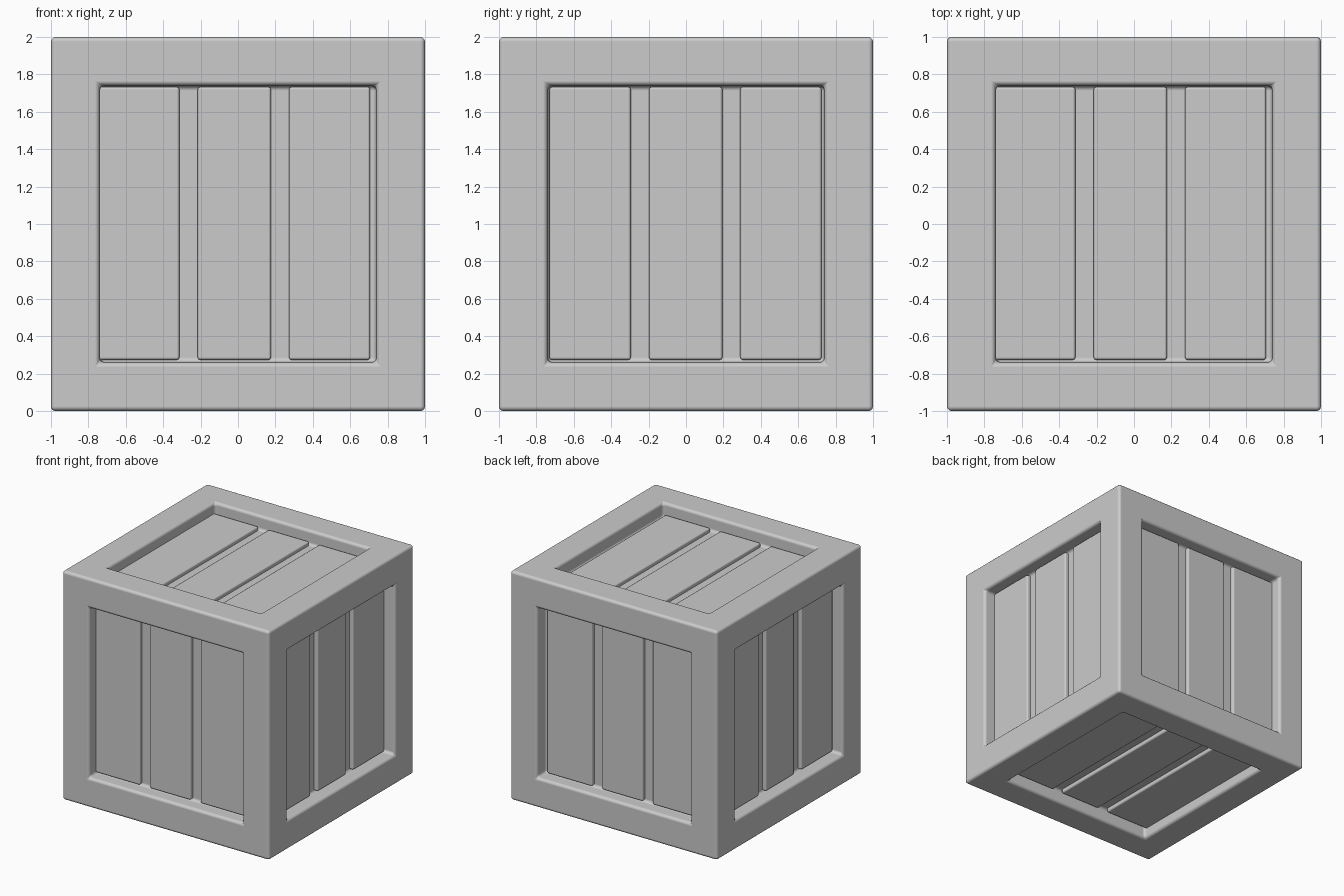
import bpy, bmesh
from math import radians
from mathutils import Matrix, Vector

if "Cube" in bpy.data.objects:
    bpy.data.objects.remove(bpy.data.objects["Cube"])


def finish(bm, name, width, segments):
    mesh = bpy.data.meshes.new(name)
    bm.to_mesh(mesh)
    bm.free()
    obj = bpy.data.objects.new(name, mesh)
    bpy.context.collection.objects.link(obj)
    bev = obj.modifiers.new("Bevel", 'BEVEL')
    bev.width = width
    bev.segments = segments
    bev.limit_method = 'ANGLE'
    bev.harden_normals = True
    bpy.ops.object.select_all(action='DESELECT')
    obj.select_set(True)
    bpy.context.view_layer.objects.active = obj
    bpy.ops.object.shade_smooth_by_angle(angle=radians(35))
    return obj


# Crate frame: every cube face is inset, then its panel is pushed straight in
DEPTH = 0.125
bm = bmesh.new()
bmesh.ops.create_cube(bm, size=2, matrix=Matrix.Translation((0, 0, 1)))
sides = list(bm.faces)
bmesh.ops.inset_individual(bm, faces=sides, thickness=0.26, use_even_offset=True)
bmesh.ops.inset_individual(bm, faces=sides, thickness=0.002, use_even_offset=True)
for f in sides:
    push = f.normal.copy() * -DEPTH
    for v in f.verts:
        v.co += push
finish(bm, "crate_frame", 0.025, 3)

# Planks: three per side, given in face coordinates (across, along, outward)
PLANKS = [(-0.73, -0.295), (-0.198, 0.195), (0.29, 0.725)]
TOP, BACK = 0.91, 0.82
X, Y, Z = Vector((1, 0, 0)), Vector((0, 1, 0)), Vector((0, 0, 1))
SIDES = {  # across, along, outward, sideways shift
    "front": (X, Z, -Y, -0.018), "back": (X, Z, Y, -0.018),
    "right": (Y, Z, X, 0), "left": (Y, Z, -X, 0),
    "top": (X, Y, Z, -0.018), "bottom": (X, Y, -Z, -0.018),
}
for side, (across, along, out, shift) in SIDES.items():
    for i, (a, b) in enumerate(PLANKS):
        bm = bmesh.new()
        bmesh.ops.create_cube(bm, size=1)
        for v in bm.verts:
            u = (a + b) / 2 + shift + v.co.x * (b - a)
            w = (TOP + BACK) / 2 + v.co.z * (TOP - BACK)
            v.co = across * u + along * (v.co.y * 1.46 + 0.003) + out * w + Z
        bmesh.ops.recalc_face_normals(bm, faces=bm.faces)
        finish(bm, f"{side}_plank_{i + 1}", 0.015, 2)
